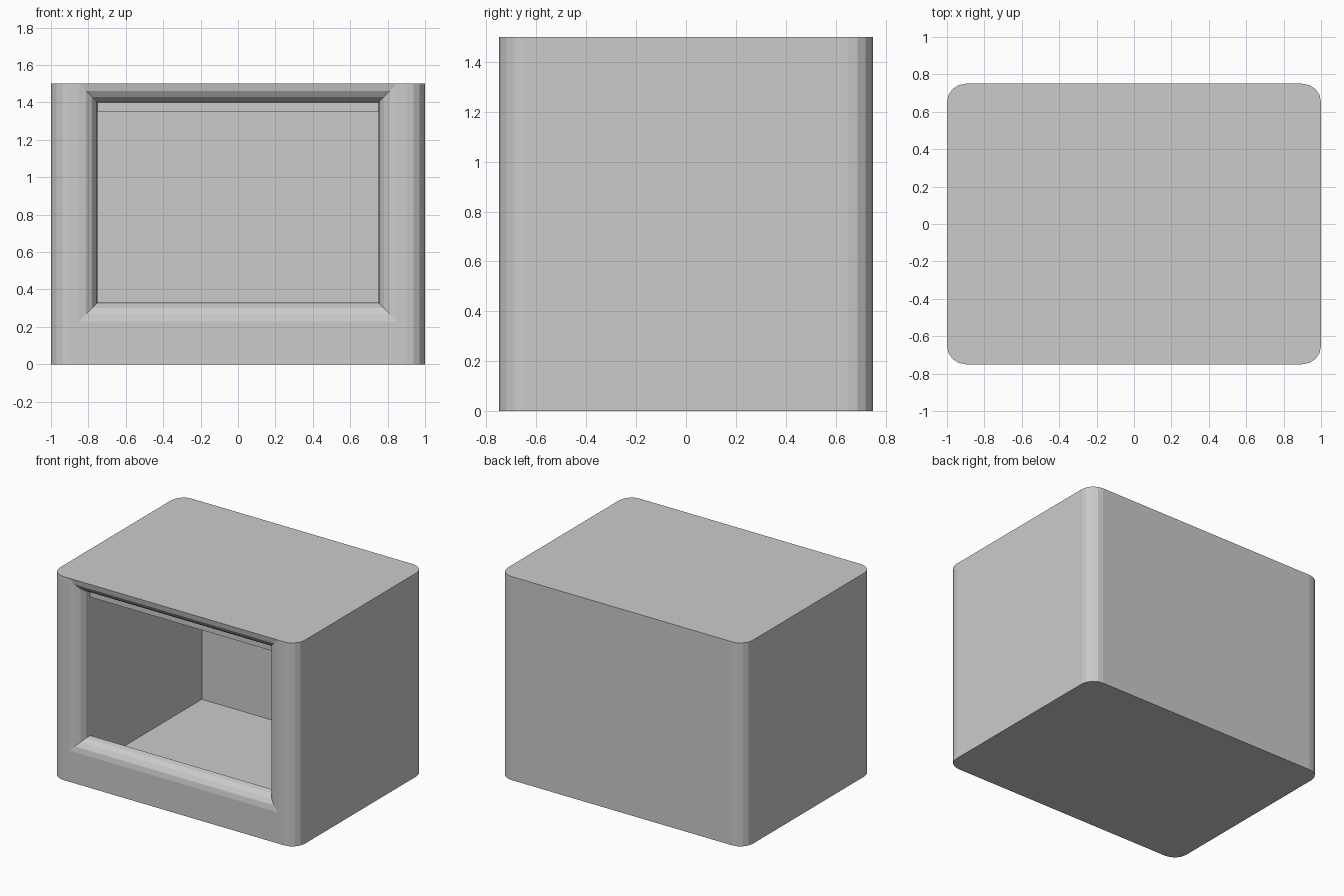
import bpy, bmesh
from math import sin, cos, pi

if "Cube" in bpy.data.objects:
    bpy.data.objects.remove(bpy.data.objects["Cube"])

W, D, H, R, SEG = 1.0, 0.75, 1.5, 0.1, 4   # half width, half depth, height, rounding

bm = bmesh.new()


def face(*pts):
    bm.faces.new([bm.verts.new(p) for p in pts])


def ring(x, y, z0, z1):
    return [(-x, y, z0), (x, y, z0), (x, y, z1), (-x, y, z1)]


def bridge(a, b, sides=(0, 1, 2, 3)):
    for i in sides:
        j = (i + 1) % 4
        face(a[i], a[j], b[j], b[i])


# Outer shell: rounded rectangle, starting at the front right corner
outline = []
for k, (sx, sy) in enumerate([(1, -1), (1, 1), (-1, 1), (-1, -1)]):
    for s in range(SEG + 1):
        a = (k - 1) * pi / 2 + s * pi / 2 / SEG
        outline.append((sx * (W - R) + R * cos(a), sy * (D - R) + R * sin(a)))
face(*[(x, y, H) for x, y in outline])
face(*[(x, y, 0) for x, y in reversed(outline)])
for (x0, y0), (x1, y1) in zip(outline, outline[1:]):
    face((x0, y0, 0), (x1, y1, 0), (x1, y1, H), (x0, y0, H))

# Front face around the opening
ox, oz0, oz1 = 0.75, 0.33, 1.40
rx, rz = ox + R, oz0 - R
face((-W + R, -D, 0), (-rx, -D, 0), (-rx, -D, rz), (-rx, -D, H), (-W + R, -D, H))
face((rx, -D, 0), (W - R, -D, 0), (W - R, -D, H), (rx, -D, H), (rx, -D, rz))
face((-rx, -D, 0), (rx, -D, 0), (rx, -D, rz), (-rx, -D, rz))

# Rounded rim of the opening
rings = []
for s in range(SEG + 1):
    a = s * pi / 2 / SEG
    g = R * (1 - sin(a))
    rings.append(ring(ox + g, -D + R * (1 - cos(a)), oz0 - g, oz1 + g))
for a, b in zip(rings, rings[1:]):
    bridge(a, b)

# Hollow interior, stepping behind the rim at floor and ceiling
inner = ring(ox, -D + R, 0.10, 1.35)
back = ring(ox, D - R, 0.10, 1.35)
bridge(rings[-1], inner, (0, 2))
bridge(inner, back)
face(*back)

bmesh.ops.remove_doubles(bm, verts=bm.verts[:], dist=1e-5)
bmesh.ops.recalc_face_normals(bm, faces=bm.faces[:])
mesh = bpy.data.meshes.new("open_box")
bm.to_mesh(mesh)
bm.free()
bpy.context.collection.objects.link(bpy.data.objects.new("open_box", mesh))
